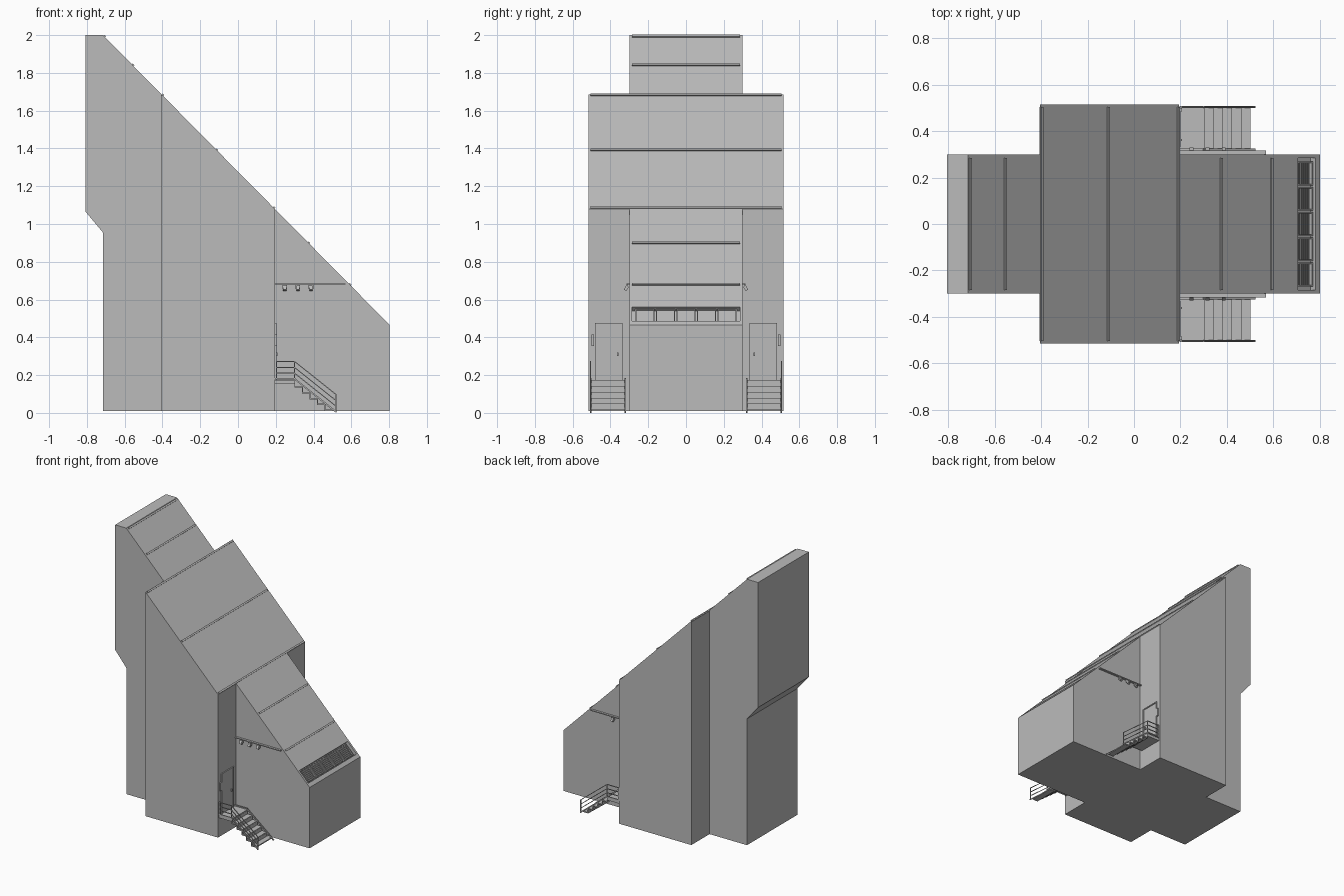
import bpy, bmesh, math
from mathutils import Vector, Matrix

if "Cube" in bpy.data.objects:
    bpy.data.objects.remove(bpy.data.objects["Cube"], do_unlink=True)

grey = bpy.data.materials.new("plain grey")
grey.use_nodes = True
COLOUR = (0.5, 0.5, 0.5, 1)
grey.diffuse_color = COLOUR
grey.node_tree.nodes["Principled BSDF"].inputs["Base Color"].default_value = COLOUR

FLOOR, HALF, WING = 0.01, 0.30, 0.515
X0, X1, X2, X3 = -0.715, -0.405, 0.195, 0.803


def slope(x):
    """Height of the sloping roof at x."""
    return 2 - (x - X0) * 1.011


def finish(name, bm):
    bmesh.ops.recalc_face_normals(bm, faces=bm.faces)
    mesh = bpy.data.meshes.new(name)
    bm.to_mesh(mesh)
    bm.free()
    mesh.materials.append(grey)
    obj = bpy.data.objects.new(name, mesh)
    bpy.context.collection.objects.link(obj)
    return obj


def add_prism(bm, profile, ya, yb):
    """Extrude an (x, z) profile along y."""
    face = bm.faces.new([bm.verts.new((x, ya, z)) for x, z in profile])
    ext = bmesh.ops.extrude_face_region(bm, geom=[face])["geom"]
    bmesh.ops.translate(bm, verts=[v for v in ext if isinstance(v, bmesh.types.BMVert)],
                        vec=(0, yb - ya, 0))


def add_box(bm, centre, size, frame=Matrix()):
    m = frame @ Matrix.Translation(centre) @ Matrix.Diagonal((*size, 1))
    bmesh.ops.create_cube(bm, size=1, matrix=m)


def add_bar(bm, a, b, width):
    a, b = Vector(a), Vector(b)
    rot = (b - a).to_track_quat('X', 'Z').to_matrix().to_4x4()
    add_box(bm, (0, 0, 0), ((b - a).length + width, width, width),
            Matrix.Translation((a + b) / 2) @ rot)


# Local frame on the roof: x runs down the slope, z points out of it
TILT = Matrix.Rotation(math.atan(1.011), 4, 'Y')


def roof_frame(x):
    return Matrix.Translation((x, 0, slope(x))) @ TILT


# Long tower body with the overhanging top at the back
bm = bmesh.new()
add_prism(bm, [(X0, FLOOR), (X0, 0.955), (-0.807, 1.065), (-0.807, 2), (X0, 2),
               (X3, slope(X3)), (X3, FLOOR)], -HALF, HALF)
tower = finish("tower_body", bm)

# Wide middle block
bm = bmesh.new()
add_prism(bm, [(X1, FLOOR), (X1, slope(X1)), (X2, slope(X2)), (X2, FLOOR)], -WING, WING)
finish("middle_block", bm)

# Recess for the vents near the foot of the roof
VENT = roof_frame(0.745)
bm = bmesh.new()
add_box(bm, (0, 0, 0), (0.105, 0.57, 0.06), VENT)
cutter = finish("vent_cutter", bm)
cutter.hide_render = True
cutter.hide_viewport = True
cut = tower.modifiers.new("vent recess", 'BOOLEAN')
cut.object = cutter
cut.solver = 'EXACT'

# Five vents: a border and slats in each
bm = bmesh.new()
for i in range(-2, 3):
    y = i * 0.109
    for s in (-1, 1):
        add_box(bm, (0, y + s * 0.048, -0.02), (0.094, 0.006, 0.02), VENT)
        add_box(bm, (s * 0.044, y, -0.02), (0.006, 0.1, 0.02), VENT)
    for k in range(-3, 4):
        louvre = VENT @ Matrix.Translation((k * 0.012, y, -0.021)) @ Matrix.Rotation(0.6, 4, 'Y')
        add_box(bm, (0, 0, 0), (0.012, 0.092, 0.003), louvre)
finish("roof_vents", bm)

# Raised ribs across the roof
bm = bmesh.new()
for x, half in ((-0.708, 0.285), (-0.557, 0.285), (-0.4, 0.505), (-0.113, 0.505),
                (0.19, 0.505), (0.374, 0.285), (0.592, 0.285)):
    add_box(bm, (0, 0, 0.001), (0.012, 2 * half, 0.012), roof_frame(x))
finish("roof_ribs", bm)

for side, s in (("right", -1), ("left", 1)):
    # Ledge with three floodlights
    bm = bmesh.new()
    add_box(bm, ((X2 + 0.57) / 2, s * 0.307, 0.682), (0.57 - X2, 0.018, 0.007))
    finish(side + "_ledge", bm)
    bm = bmesh.new()
    for x in (0.247, 0.317, 0.387):
        head = Matrix.Translation((x, s * 0.316, 0.66)) @ Matrix.Rotation(s * 0.5, 4, 'X')
        add_box(bm, (0, 0, 0), (0.017, 0.016, 0.026), head)
        for e in (-1, 1):
            add_box(bm, (x + e * 0.011, s * 0.311, 0.668), (0.003, 0.008, 0.022))
    finish(side + "_floodlights", bm)

    # Door with frame and wall panel
    bm = bmesh.new()
    add_box(bm, (X2, s * 0.408, 0.32), (0.006, 0.13, 0.295))
    for e in (-1, 1):
        add_box(bm, (X2, s * 0.408 + e * 0.069, 0.322), (0.016, 0.008, 0.305))
    add_box(bm, (X2, s * 0.408, 0.471), (0.016, 0.146, 0.008))
    add_box(bm, (X2 + 0.006, s * 0.362, 0.31), (0.014, 0.008, 0.018))
    finish(side + "_door", bm)
    bm = bmesh.new()
    add_box(bm, (X2 + 0.004, s * 0.493, 0.385), (0.014, 0.014, 0.06))
    finish(side + "_door_panel", bm)

    # Landing and steps
    bm = bmesh.new()
    add_box(bm, (0.248, s * 0.41, 0.163), (0.106, 0.186, 0.02))
    for i in range(5):
        top = 0.142 - i * 0.031
        add_box(bm, (0.32 + i * 0.04, s * 0.41, top - 0.004), (0.044, 0.182, 0.008))
        add_box(bm, (0.301 + i * 0.04, s * 0.41, top + 0.012), (0.004, 0.182, 0.026))
    finish(side + "_steps", bm)
    bm = bmesh.new()
    for y in (0.322, 0.505):
        add_bar(bm, (0.2, s * y, 0.18), (0.3, s * y, 0.18), 0.008)
        add_bar(bm, (0.3, s * y, 0.18), (0.518, s * y, 0.006), 0.008)
    finish(side + "_stringers", bm)

    # Outer handrail
    bm = bmesh.new()
    y = s * 0.505
    for h in (0.03, 0.06, 0.092):
        add_bar(bm, (0.203, y, 0.18 + h), (0.3, y, 0.18 + h), 0.005)
        add_bar(bm, (0.3, y, 0.18 + h), (0.518, y, 0.006 + h), 0.005)
    for x, z in ((0.203, 0.18), (0.3, 0.18), (0.518, 0.004)):
        add_bar(bm, (x, y, z), (x, y, z + 0.092), 0.006)
    finish(side + "_handrail", bm)
